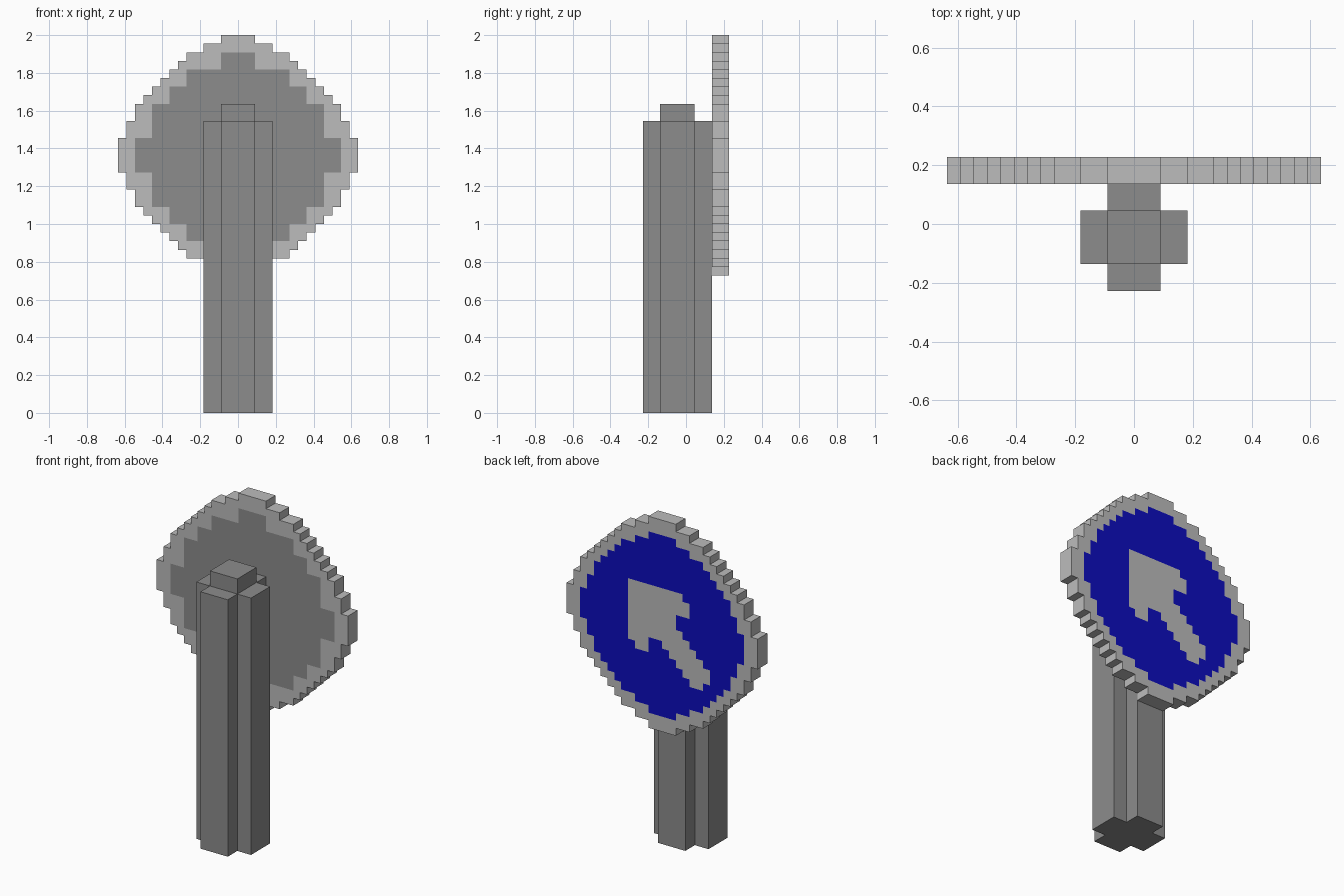
import bpy
import bmesh
from mathutils import Matrix, Vector

cube = bpy.data.objects.get("Cube")
if cube:
    bpy.data.objects.remove(cube, do_unlink=True)

U = 2 / 44            # one block of the stepped design
CENTRE_Z = 30         # sign centre height, in blocks

# Half widths of each block row, counted outward from the sign centre
OUTLINE = [14, 14, 13, 13, 12, 12, 11, 10, 9, 8, 7, 6, 4, 2]
FRONT_PANEL = [12, 12, 10, 10, 10, 10, 8, 8, 6, 6, 2, 2]
BACK_PANEL = [12, 12, 11, 11, 10, 10, 9, 8, 7, 6, 4, 2]


def make_material(name, rgb):
    mat = bpy.data.materials.new(name)
    mat.use_nodes = True
    colour = (*rgb, 1)
    mat.diffuse_color = colour
    mat.node_tree.nodes["Principled BSDF"].inputs["Base Color"].default_value = colour
    return mat


light_grey = make_material("light grey", (0.503, 0.503, 0.503))
dark_grey = make_material("dark grey", (0.262, 0.262, 0.262))
blue = make_material("blue", (0.004, 0.004, 0.51))


def finish(bm, name, materials):
    bmesh.ops.recalc_face_normals(bm, faces=bm.faces)
    mesh = bpy.data.meshes.new(name)
    bm.to_mesh(mesh)
    bm.free()
    for mat in materials:
        mesh.materials.append(mat)
    obj = bpy.data.objects.new(name, mesh)
    bpy.context.collection.objects.link(obj)
    return obj


def inside(rows, a, z):
    """True if the block centred at (a, z) lies in a shape given by half widths."""
    row = int(abs(z))
    return row < len(rows) and abs(a) < rows[row]


def in_arrow(a, z):
    """Diagonal arrow; a runs rightward as seen from behind."""
    if a < -5 or z > 5:
        return False
    along, across = a - z, a + z
    shaft = abs(across) < 2.5 and along < 12.5
    top_arm = z > 2 and a < 4 and along > -9.5 and across < 7.5
    side_arm = a < -2 and z > -4 and across > -7.5
    barb = abs(along) < 0.5 and abs(across) < 3.5
    fill = a < 2 and z > -2 and abs(along) < 9.5 and along < 0.5
    return shaft or top_arm or side_arm or barb or fill


# Post: cross-shaped profile extruded upward
bm = bmesh.new()
profile = [(-2, -5), (2, -5), (2, -3), (4, -3), (4, 1), (2, 1),
           (2, 3), (-2, 3), (-2, 1), (-4, 1), (-4, -3), (-2, -3)]
base = bm.faces.new([bm.verts.new((x * U, y * U, 0)) for x, y in profile])
top = bmesh.ops.extrude_face_region(bm, geom=[base])["geom"]
bmesh.ops.translate(bm, vec=(0, 0, 34 * U),
                    verts=[g for g in top if isinstance(g, bmesh.types.BMVert)])
finish(bm, "post", [dark_grey])

# Raised square cap on the post
bm = bmesh.new()
bmesh.ops.create_cube(bm, size=1, matrix=Matrix.Translation((0, -U, 35 * U))
                      @ Matrix.Diagonal((4 * U, 4 * U, 2 * U, 1)))
finish(bm, "post_cap", [dark_grey])

# Sign plate: block grid trimmed to the stepped outline and thickened
bm = bmesh.new()
upright = (Matrix.Translation((0, 3 * U, CENTRE_Z * U))
           @ Matrix.Rotation(1.5707963268, 4, 'X'))
bmesh.ops.create_grid(bm, x_segments=28, y_segments=28, size=14 * U, matrix=upright)


def block_position(face):
    c = face.calc_center_median()
    return c.x / U, c.z / U - CENTRE_Z


outside = [f for f in bm.faces if not inside(OUTLINE, *block_position(f))]
bmesh.ops.delete(bm, geom=outside, context='FACES')
back = bmesh.ops.extrude_face_region(bm, geom=bm.faces[:])["geom"]
bmesh.ops.translate(bm, vec=(0, 2 * U, 0),
                    verts=[g for g in back if isinstance(g, bmesh.types.BMVert)])
bmesh.ops.recalc_face_normals(bm, faces=bm.faces)

# Painted faces: grey panel in front, blue panel with pale arrow behind
for face in bm.faces:
    x, z = block_position(face)
    if face.normal.y < -0.5 and inside(FRONT_PANEL, x, z):
        face.material_index = 1
    elif face.normal.y > 0.5 and inside(BACK_PANEL, x, z) and not in_arrow(-x, z):
        face.material_index = 2
finish(bm, "sign_plate", [light_grey, dark_grey, blue])
